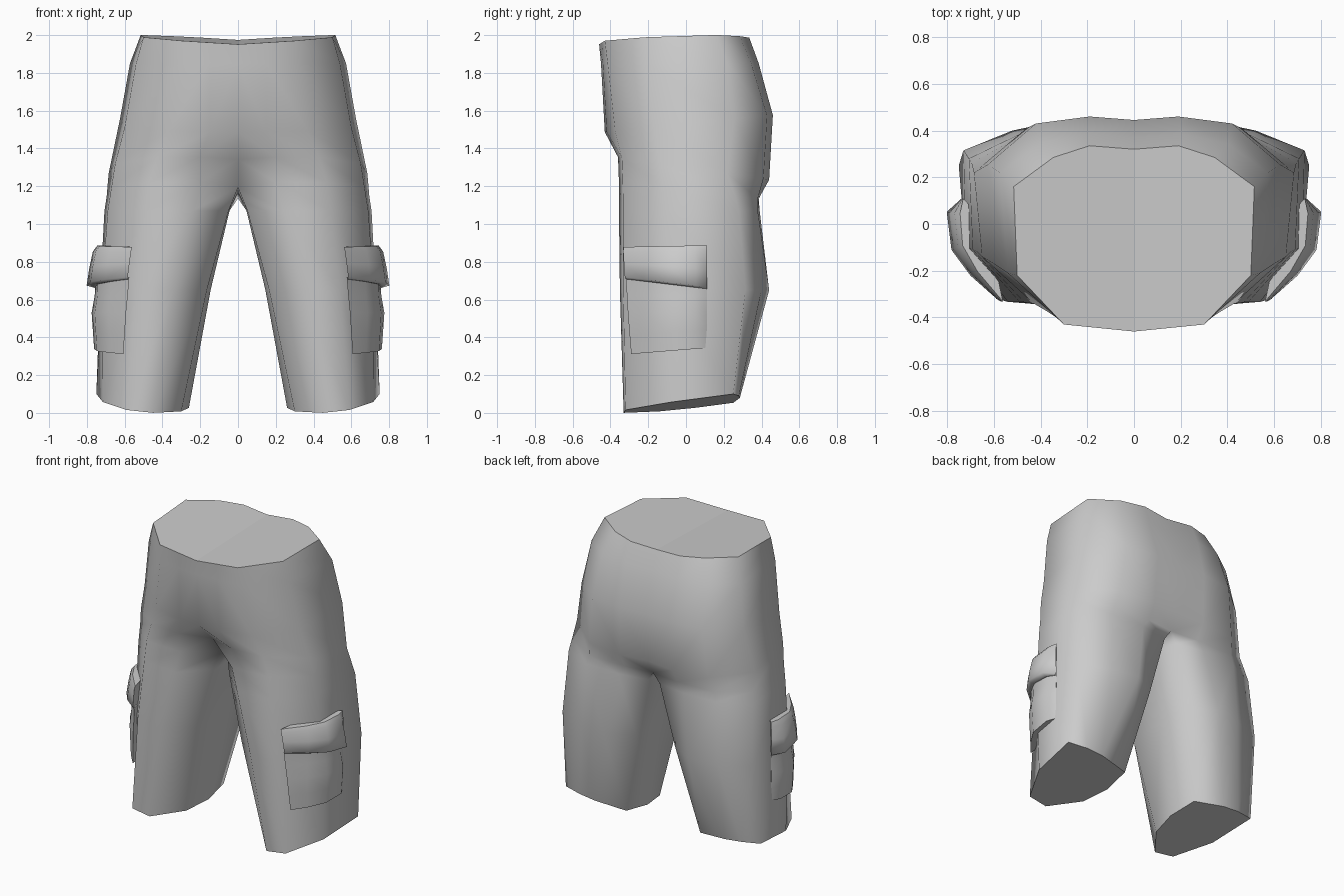
import bpy, bmesh, math
from mathutils import Vector

old = bpy.data.objects.get("Cube")
if old:
    bpy.data.objects.remove(old, do_unlink=True)

# One cloth colour for everything
cloth = bpy.data.materials.new("grey_cloth")
cloth.use_nodes = True
cloth.diffuse_color = (0.6, 0.6, 0.6, 1)
bsdf = cloth.node_tree.nodes["Principled BSDF"]
bsdf.inputs["Base Color"].default_value = (0.6, 0.6, 0.6, 1)
bsdf.inputs["Roughness"].default_value = 0.8


def ring(bm, points, z, slope_y=0.0, slope_x=0.0):
    """Add a cross-section whose height may tilt along x and y."""
    return [bm.verts.new((x, y, z + slope_y * y + slope_x * x)) for x, y in points]


def bridge(bm, upper, lower, closed):
    """Join two cross-sections with quads."""
    count = min(len(upper), len(lower))
    for i in range(count if closed else count - 1):
        j = (i + 1) % count
        bm.faces.new((upper[i], upper[j], lower[j], lower[i]))


def cap(bm, loop):
    """Close a cross-section with one face that keeps a sharp rim."""
    for edge in bm.faces.new(loop).edges:
        edge.smooth = False


def finish(bm, name, angle):
    """Mirror the half, then make a smooth shaded object."""
    bmesh.ops.mirror(bm, geom=bm.verts[:] + bm.edges[:] + bm.faces[:],
                     axis='X', merge_dist=0.0005)
    bmesh.ops.recalc_face_normals(bm, faces=bm.faces[:])
    mesh = bpy.data.meshes.new(name)
    bm.to_mesh(mesh)
    bm.free()
    mesh.materials.append(cloth)
    obj = bpy.data.objects.new(name, mesh)
    bpy.context.collection.objects.link(obj)
    bpy.ops.object.select_all(action='DESELECT')
    obj.select_set(True)
    bpy.context.view_layer.objects.active = obj
    bpy.ops.object.shade_smooth_by_angle(angle=math.radians(angle),
                                         keep_sharp_edges=True)


# Shorts: half sections run from centre front, round the side, to centre back
waist = [(0, -.46), (.15, -.445), (.3, -.43), (.5, -.22),
         (.515, .16), (.345, .285), (.19, .335), (0, .32)]
hip = [(0, -.45), (.15, -.44), (.31, -.415), (.54, -.21),
       (.572, .22), (.4, .345), (.2, .385), (0, .37)]
seat = [(0, -.43), (.15, -.42), (.37, -.375), (.6, -.17),
        (.625, .255), (.42, .43), (.19, .46), (0, .445)]
rise = [(0, -.28), (.2, -.36), (.43, -.34), (.65, -.14),
        (.685, .22), (.46, .41), (.2, .44), (0, .42)]
# Leg sections add one last point on the inner side
crotch = [(0, -.12), (.2, -.355), (.47, -.335), (.67, -.12),
          (.695, .26), (.48, .38), (.2, .385), (0, .365), (0, .12)]
thigh = [(.05, -.17), (.24, -.355), (.49, -.333), (.69, -.11),
         (.707, .28), (.5, .38), (.25, .39), (.045, .355), (.045, .1)]
knee = [(.165, -.2), (.34, -.35), (.54, -.333), (.72, -.1),
        (.73, .315), (.52, .4), (.33, .44), (.15, .335), (.145, .08)]
hem = [(.3, -.14), (.45, -.33), (.59, -.32), (.715, -.08),
       (.75, .25), (.62, .28), (.5, .285), (.285, .25), (.26, .05)]

bm = bmesh.new()
torso = [ring(bm, waist, 1.965, .03, .06), ring(bm, hip, 1.85),
         ring(bm, seat, 1.53, .1), ring(bm, rise, 1.3, -.15)]
legs = [ring(bm, crotch, 1.18, -.12), ring(bm, thigh, 1.07),
        ring(bm, knee, .65), ring(bm, hem, -.005, .12, .1)]
for a, b in zip(torso, torso[1:] + legs[:1]):
    bridge(bm, a, b, closed=False)
for a, b in zip(legs, legs[1:]):
    bridge(bm, a, b, closed=True)
cap(bm, torso[0])
cap(bm, legs[-1])
finish(bm, "shorts", 100)

# Cargo pockets: a path round the outer leg, pushed outwards row by row
path = [(.575, -.315), (.665, -.2), (.725, -.09), (.735, .045), (.73, .11)]
outward = [(.1, -.15), (.5, -.3), (.8, -.3), (.95, .1), (.1, 0)]


def pocket(name, rows, shift):
    """Each row gives its height, bulge and tilt."""
    bm = bmesh.new()
    loops = []
    for z, bulge, tilt in rows:
        pts = [Vector(p) + Vector(d) * bulge for p, d in zip(path, outward)]
        # The front edge slides along the leg with height
        pts[0] += Vector((shift, shift)) * (z - .7)
        pts.append(Vector((.63, 0)))
        loops.append(ring(bm, pts, z, tilt))
    for a, b in zip(loops, loops[1:]):
        bridge(bm, a, b, closed=True)
    cap(bm, loops[0])
    cap(bm, loops[-1])
    finish(bm, name, 75)


pocket("pocket_bags", [(.72, .02, 0), (.62, .025, 0), (.53, .042, 0),
                       (.43, .035, .05), (.335, .028, .08)], -.08)
pocket("pocket_flaps", [(.885, .01, .02), (.855, .035, 0), (.77, .055, -.06),
                        (.68, .07, -.12), (.67, .035, -.12)], -.08)
